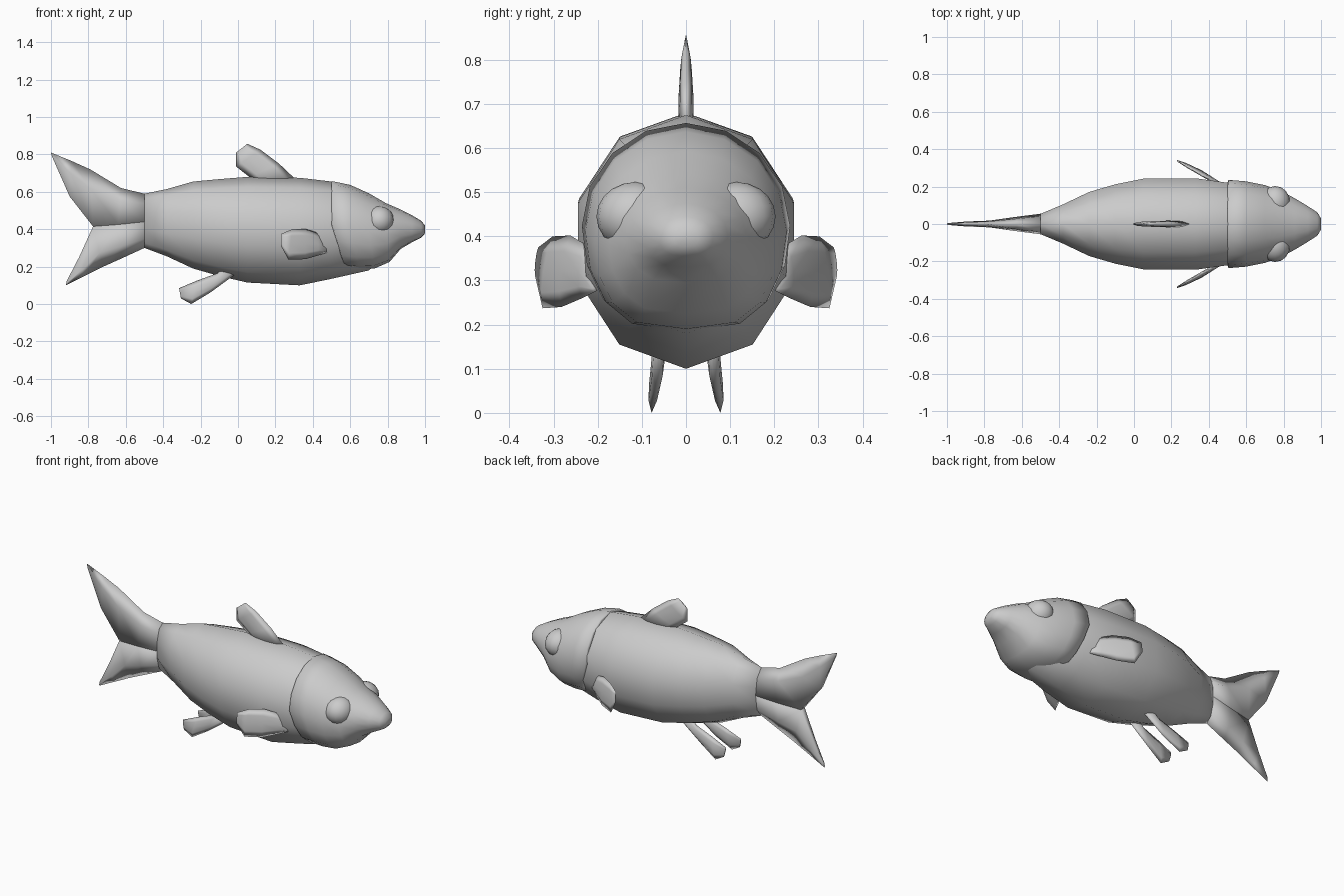
import bpy, bmesh
from math import sin, cos, pi, copysign
from mathutils import Vector

if "Cube" in bpy.data.objects:
    bpy.data.objects.remove(bpy.data.objects["Cube"])


def loft(name, rings):
    """Skin a list of equal-length closed rings, cap both ends, shade smooth."""
    bm = bmesh.new()
    vs = [[bm.verts.new(p) for p in r] for r in rings]
    n = len(vs[0])
    for a, b in zip(vs, vs[1:]):
        for i in range(n):
            j = (i + 1) % n
            bm.faces.new((a[i], a[j], b[j], b[i]))
    bm.faces.new(vs[0])
    bm.faces.new(vs[-1])
    bmesh.ops.recalc_face_normals(bm, faces=bm.faces)
    me = bpy.data.meshes.new(name)
    bm.to_mesh(me)
    bm.free()
    ob = bpy.data.objects.new(name, me)
    bpy.context.collection.objects.link(ob)
    me.shade_smooth()
    return ob


def ring(x, lo, hi, hw, n, shear=0, low_pow=1.0):
    """Oval section at x; shear slides the lower half forward, low_pow squares it."""
    pts = []
    for i in range(n):
        a = pi / 2 + 2 * pi * i / n
        c, s = cos(a), sin(a)
        y = copysign(abs(c) ** (low_pow if s < 0 else 1), c) * hw
        pts.append((x - shear * min(s, 0), y, (lo + hi) / 2 + s * (hi - lo) / 2))
    return pts


BLADE = [(0, 0), (.22, .8), (.5, 1), (.78, .8), (1, 0), (.78, -.8), (.5, -1), (.22, -.8)]
HALF = [(0, 0), (.35, .75), (1, 1), (1, -1), (.35, -.75)]


def fin(name, sections, profile=BLADE, side=1):
    """Thin fin from sections (edge point, other edge point, half thickness)."""
    rings = []
    for a, b, t in sections:
        a, b = Vector(a), Vector(b)
        r = [a.lerp(b, f) + Vector((0, k * t, 0)) for f, k in profile]
        rings.append([(p.x, p.y * side, p.z) for p in r])
    return loft(name, rings)


# Body: ten-sided loft (x, bottom, top, half width)
body = [(-.5, .30, .59, .057), (-.38, .255, .615, .11), (-.24, .19, .655, .18),
        (-.1, .15, .668, .223), (.05, .115, .68, .255), (.33, .10, .675, .257),
        (.5, .135, .655, .232), (.7, .18, .56, .17), (.8, .28, .48, .1)]
loft("body", [ring(*s, 10) for s in body])

# Head with raised gill-cover edge
head = [(.5, .195, .652, .22, .07), (.505, .19, .657, .236, .07), (.6, .185, .637, .228, .05),
        (.7, .19, .592, .208, .03), (.79, .225, .54, .175, .02), (.86, .295, .51, .137, .01),
        (.93, .33, .475, .095, 0), (.98, .355, .445, .062, 0), (1.0, .378, .42, .03, 0)]
loft("head", [ring(x, lo, hi, w, 16, sh, .65) for x, lo, hi, w, sh in head])

# Eye bulges
for side, tag in ((-1, "right"), (1, "left")):
    bpy.ops.mesh.primitive_uv_sphere_add(segments=16, ring_count=10, radius=1,
                                         location=(.755, side * .115, .445))
    eye = bpy.context.object
    eye.name = "eye_" + tag
    eye.scale = (.08, .088, .078)
    eye.data.shade_smooth()

# Forked tail: two lobes meeting on the midline
fin("tail_upper_lobe", [((-.5, 0, .59), (-.5, 0, .44), .055),
                        ((-.625, 0, .62), (-.64, 0, .425), .037),
                        ((-.79, 0, .72), (-.775, 0, .415), .018),
                        ((-.89, 0, .765), (-.90, 0, .575), .013),
                        ((-1, 0, .81), (-.995, 0, .79), .005)], HALF)
fin("tail_lower_lobe", [((-.5, 0, .30), (-.5, 0, .44), .055),
                        ((-.62, 0, .245), (-.64, 0, .425), .037),
                        ((-.72, 0, .20), (-.775, 0, .415), .018),
                        ((-.82, 0, .15), (-.85, 0, .25), .012),
                        ((-.92, 0, .10), (-.915, 0, .125), .005)], HALF)

# Dorsal fin
fin("dorsal_fin", [((.31, 0, .665), (.14, 0, .62), .018), ((.22, 0, .75), (.06, 0, .68), .017),
                   ((.12, 0, .825), (-.01, 0, .735), .013), ((.05, 0, .857), (-.01, 0, .81), .003)])

# Paired fins
for side, tag in ((-1, "right"), (1, "left")):
    fin("pectoral_fin_" + tag, [
        ((.475, .205, .275), (.47, .205, .31), .012),
        ((.43, .235, .26), (.43, .225, .38), .014),
        ((.36, .282, .24), (.36, .262, .402), .013),
        ((.27, .325, .237), (.29, .302, .40), .01),
        ((.23, .342, .31), (.23, .335, .375), .003)], side=side)
    fin("pelvic_fin_" + tag, [
        ((-.02, .06, .155), (-.08, .06, .20), .014),
        ((-.15, .066, .06), (-.11, .062, .165), .015),
        ((-.25, .078, 0), (-.22, .066, .125), .012),
        ((-.305, .076, .03), (-.315, .07, .085), .004)], side=side)
